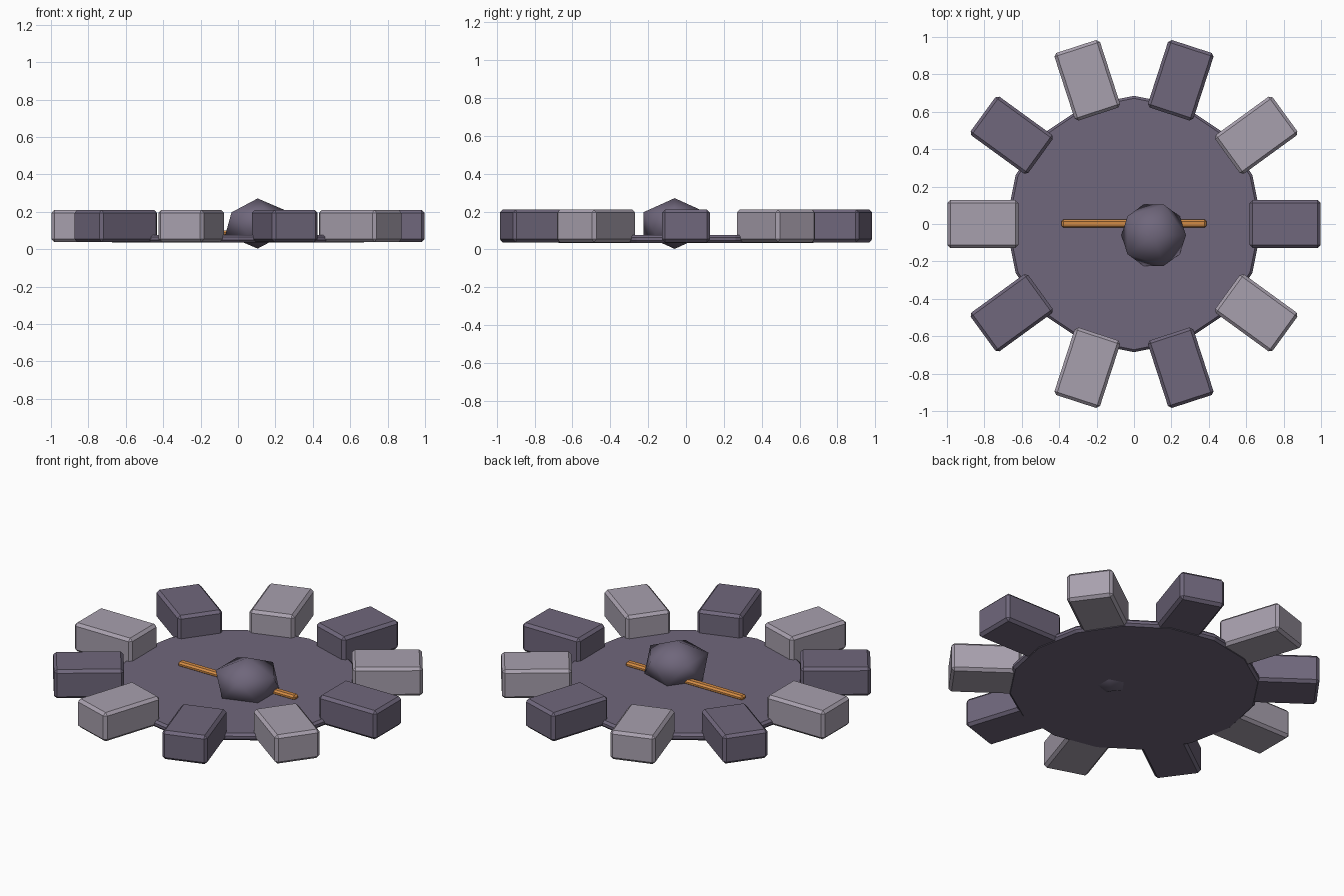
import bpy
import math
from mathutils import Matrix

cube = bpy.data.objects.get("Cube")
if cube:
    bpy.data.objects.remove(cube, do_unlink=True)


def material(name, rgb):
    mat = bpy.data.materials.new(name)
    mat.use_nodes = True
    mat.diffuse_color = (*rgb, 1)
    mat.node_tree.nodes["Principled BSDF"].inputs["Base Color"].default_value = (*rgb, 1)
    return mat


def finish(name, mat, bevel=0):
    obj = bpy.context.object
    obj.name = name
    obj.data.materials.append(mat)
    if bevel:
        mod = obj.modifiers.new("edge_bevel", "BEVEL")
        mod.width = bevel
        mod.segments = 1
    return obj


def box(name, size, centre, angle, mat, bevel):
    bpy.ops.mesh.primitive_cube_add(size=1)
    obj = finish(name, mat, bevel)
    obj.data.transform(Matrix.Diagonal((*size, 1)))
    obj.location = centre
    obj.rotation_euler.z = angle
    return obj


dark = material("dark_violet_grey", (0.16, 0.135, 0.2))
light = material("light_violet_grey", (0.39, 0.35, 0.42))
orange = material("orange_wood", (0.65, 0.26, 0.06))

# Floor disc
bpy.ops.mesh.primitive_cylinder_add(vertices=16, radius=0.685, depth=0.042,
                                    location=(0, 0, 0.056))
finish("floor_disc", dark, 0.013)

# Ring of alternating blocks
COUNT = 10
for i in range(COUNT):
    a = i * math.tau / COUNT
    box(f"ring_block_{i + 1}", (0.38, 0.256, 0.172),
        (0.808 * math.cos(a), 0.808 * math.sin(a), 0.124), a,
        light if i % 2 else dark, 0.016)

# Stick lying on the disc
box("stick", (0.775, 0.044, 0.03), (0, 0.002, 0.085), 0, orange, 0.01)

# Faceted boulder with soft shading
bpy.ops.mesh.primitive_ico_sphere_add(subdivisions=1, radius=1)
boulder = finish("boulder", dark)
boulder.data.transform(Matrix.Diagonal((0.193, 0.193, 0.134, 1)))
boulder.location = (0.105, -0.06, 0.137)
bpy.ops.object.shade_smooth()
